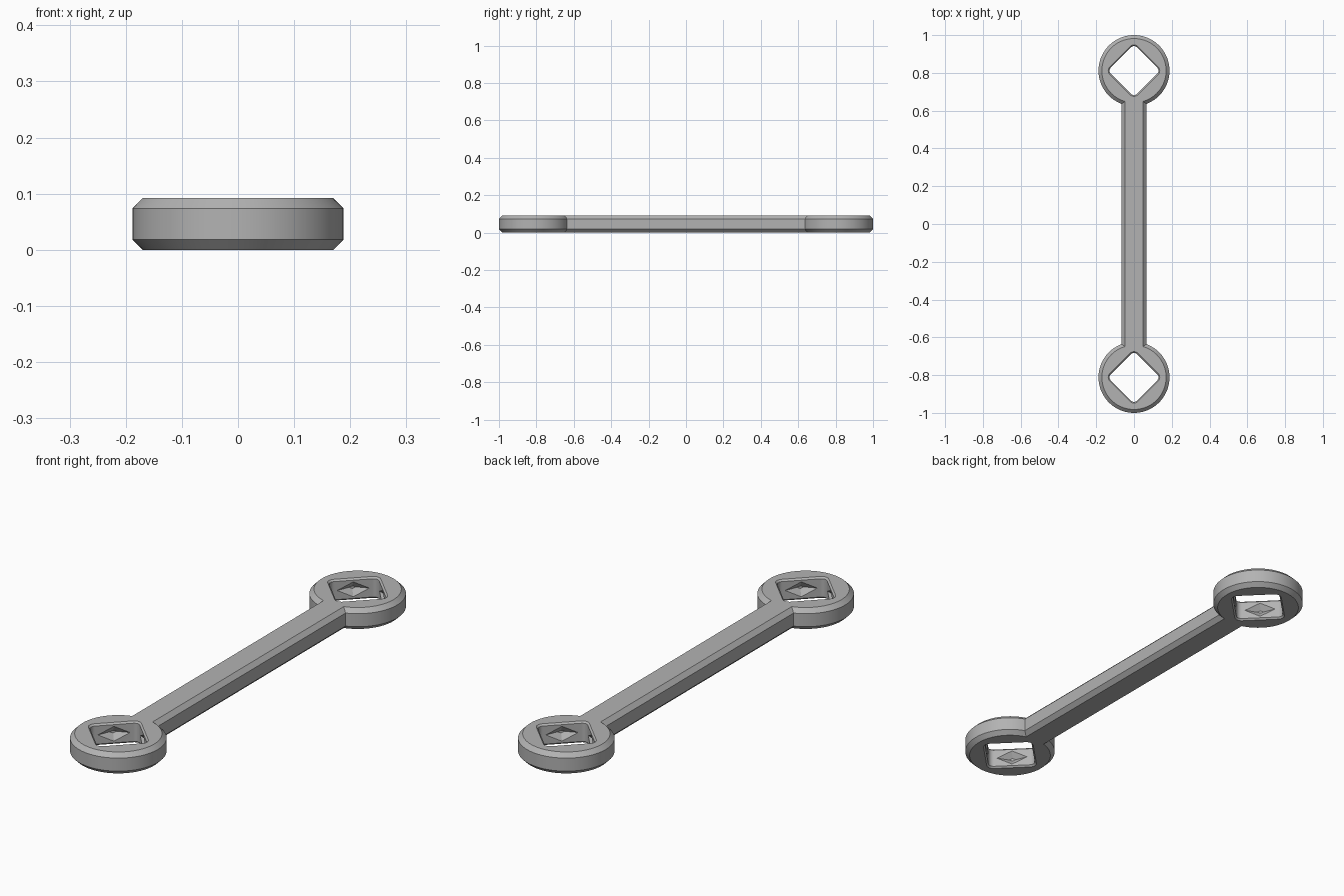
import bpy, bmesh, math
from mathutils import Matrix, Vector

if "Cube" in bpy.data.objects:
    bpy.data.objects.remove(bpy.data.objects["Cube"])

HEAD_R, HEAD_Y, BAR_W = 0.188, 0.812, 0.066
H, CH = 0.092, 0.018
HOLE_A, HOLE_R, HOLE_CH = 0.098, 0.022, 0.007   # apothem, corner radius, lip

steel = bpy.data.materials.new("grey")
steel.diffuse_color = (0.45, 0.45, 0.45, 1)
steel.use_nodes = True
steel.node_tree.nodes["Principled BSDF"].inputs["Base Color"].default_value = steel.diffuse_color


def loft(name, rings, matrix=Matrix()):
    """Closed solid skinned through rings of equal length."""
    bm = bmesh.new()
    loops = [[bm.verts.new(matrix @ Vector(p)) for p in r] for r in rings]
    n = len(loops[0])
    for a, b in zip(loops, loops[1:]):
        for i in range(n):
            j = (i + 1) % n
            bm.faces.new((a[i], a[j], b[j], b[i]))
    bm.faces.new(loops[0][::-1])
    bm.faces.new(loops[-1])
    bmesh.ops.recalc_face_normals(bm, faces=bm.faces[:])
    me = bpy.data.meshes.new(name)
    bm.to_mesh(me)
    bm.free()
    me.materials.append(steel)
    ob = bpy.data.objects.new(name, me)
    bpy.context.collection.objects.link(ob)
    return ob


def rod_outline(d, z, steps=72):
    """Two round heads joined by a straight bar, inset by d."""
    r, w = HEAD_R - d, BAR_W - d
    gap = math.asin(w / r)
    pts = []
    for s in (1, -1):
        start = -math.pi / 2 + gap
        for i in range(steps + 1):
            a = start + (2 * math.pi - 2 * gap) * i / steps
            pts.append((s * r * math.cos(a), s * (HEAD_Y + r * math.sin(a)), z))
    return pts


def hole_outline(d, z, steps=8):
    """Rounded square standing on its corner, grown by d."""
    c = (HOLE_A - HOLE_R) * math.sqrt(2)
    pts = []
    for k in range(4):
        mid = k * math.pi / 2
        for i in range(steps + 1):
            a = mid - math.pi / 4 + math.pi / 2 * i / steps
            pts.append((c * math.cos(mid) + (HOLE_R + d) * math.cos(a),
                        c * math.sin(mid) + (HOLE_R + d) * math.sin(a), z))
    return pts


def diamond(x, w, h):
    return [(x, w, 0), (x, 0, h), (x, -w, 0), (x, 0, -h)]


# Body with chamfered rims
rod = loft("connecting_rod", [rod_outline(CH, 0), rod_outline(0, CH),
                              rod_outline(0, H - CH), rod_outline(CH, H)])

# Cutters: square sockets with a lip, and a dimple in each socket wall
cutters = []
for s in (-1, 1):
    place = Matrix.Translation((0, s * HEAD_Y, 0))
    e = 0.01
    cutters.append(loft("socket_cutter", [
        hole_outline(HOLE_CH + e, -e), hole_outline(0, HOLE_CH),
        hole_outline(0, H - HOLE_CH), hole_outline(HOLE_CH + e, H + e)], place))
    for k in range(4):
        turn = Matrix.Rotation(math.pi / 4 + k * math.pi / 2, 4, 'Z')
        lift = Matrix.Translation((0, 0, H / 2))
        cutters.append(loft("dimple_cutter", [
            diamond(HOLE_A - 0.004, 0.074, 0.037),
            diamond(HOLE_A + 0.020, 0.014, 0.006)], place @ lift @ turn))

bpy.context.view_layer.objects.active = rod
for c in cutters:
    m = rod.modifiers.new("cut", 'BOOLEAN')
    m.operation, m.solver, m.object = 'DIFFERENCE', 'EXACT', c
    bpy.ops.object.modifier_apply(modifier=m.name)
    bpy.data.objects.remove(c)

bpy.ops.object.select_all(action='DESELECT')
rod.select_set(True)
bpy.ops.object.shade_smooth_by_angle(angle=math.radians(25))
